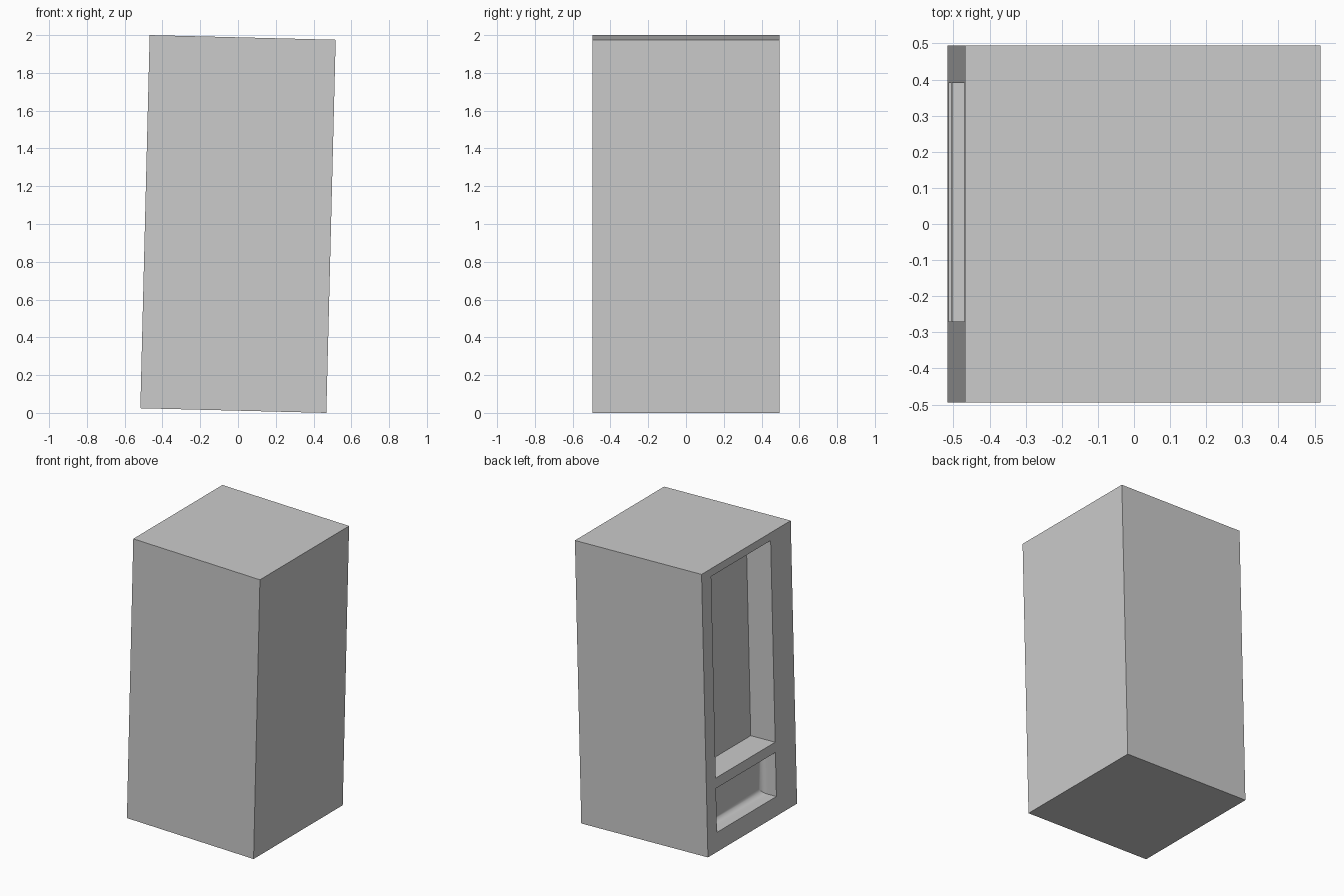
import bpy, bmesh, math
from mathutils import Matrix

if "Cube" in bpy.data.objects:
    bpy.data.objects.remove(bpy.data.objects["Cube"])

W, D, H = 0.985, 0.99, 1.976
TILT = Matrix.Translation((0, 0, 1)) @ Matrix.Rotation(0.025, 4, 'Y')


def block(name, x, y, z, back_radius=0):
    """Box from min/max ranges in the tilted cabinet's frame; optionally rounds the +x edges."""
    bm = bmesh.new()
    bmesh.ops.create_cube(bm, size=1)
    for v in bm.verts:
        v.co = [r[0] + (c + 0.5) * (r[1] - r[0]) for c, r in zip(v.co, (x, y, z))]
    if back_radius:
        edges = [e for e in bm.edges if all(abs(v.co.x - x[1]) < 1e-5 for v in e.verts)]
        bmesh.ops.bevel(bm, geom=edges, offset=back_radius, segments=6,
                        profile=0.5, affect='EDGES')
    bmesh.ops.recalc_face_normals(bm, faces=bm.faces)
    bm.transform(TILT)
    mesh = bpy.data.meshes.new(name)
    bm.to_mesh(mesh)
    bm.free()
    obj = bpy.data.objects.new(name, mesh)
    bpy.context.collection.objects.link(obj)
    return obj


# Slightly leaning cabinet body
cabinet = block("cabinet", (-W / 2, W / 2), (-D / 2, D / 2), (-H / 2, H / 2))
bpy.context.view_layer.objects.active = cabinet
cabinet.select_set(True)

# Display window recess and rounded collection tray in the left face
left, bottom = -W / 2, -H / 2
recesses = [("window_cutter", 0.19, 0.514, 1.922, 0),
            ("tray_cutter", 0.11, 0.135, 0.442, 0.04)]
for name, depth, z0, z1, radius in recesses:
    cutter = block(name, (left - 0.1, left + depth), (-0.27, 0.39),
                   (bottom + z0, bottom + z1), radius)
    cutter.hide_render = True
    mod = cabinet.modifiers.new(name, 'BOOLEAN')
    mod.operation = 'DIFFERENCE'
    mod.solver = 'EXACT'
    mod.object = cutter
    bpy.ops.object.modifier_apply(modifier=mod.name)
    bpy.data.objects.remove(cutter)

bpy.ops.object.shade_smooth_by_angle(angle=math.radians(30))
